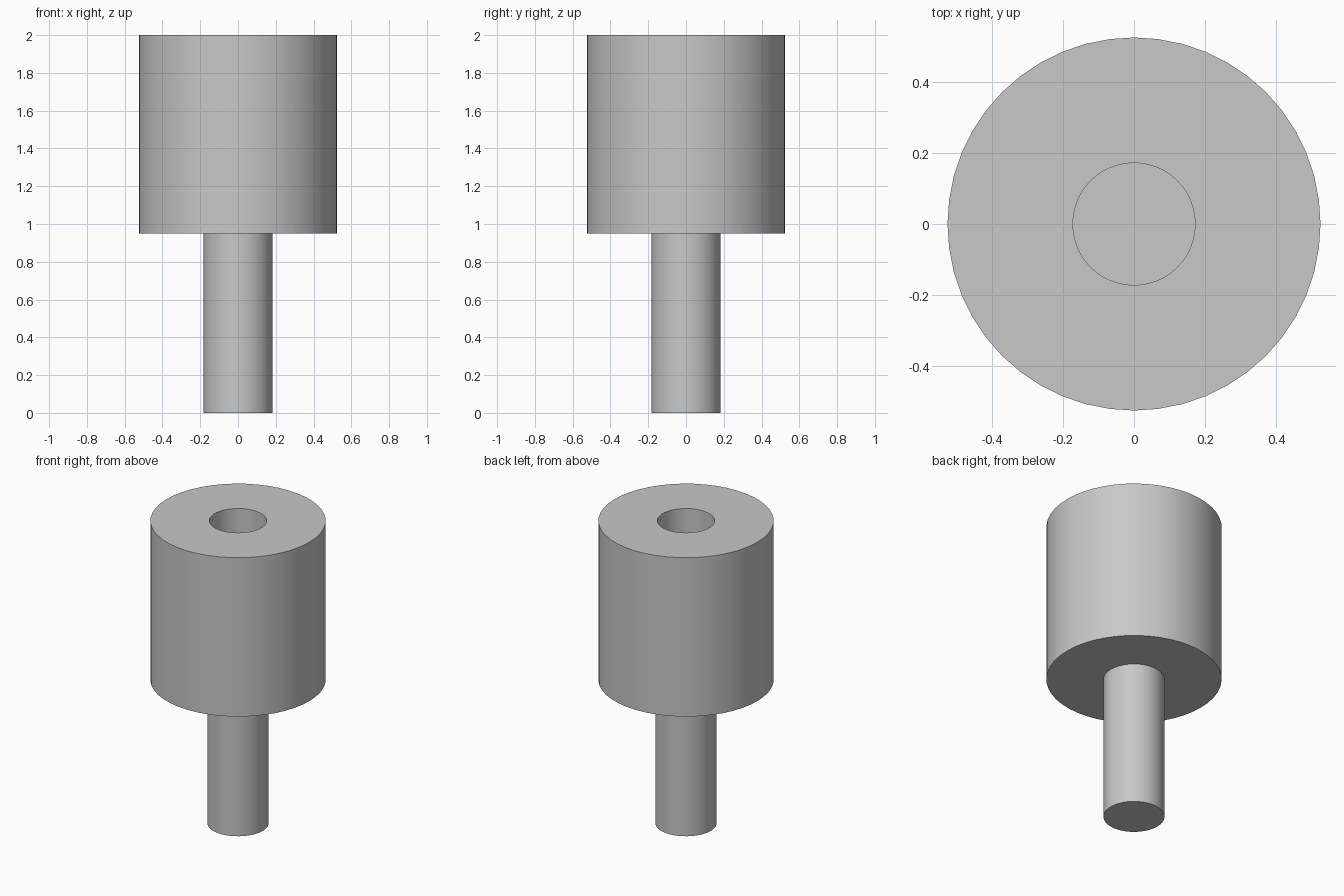
import bpy
import bmesh
from math import pi, radians

SIDES = 48

cube = bpy.data.objects.get("Cube")
if cube:
    bpy.data.objects.remove(cube, do_unlink=True)

grey = bpy.data.materials.new("plain grey")
grey.use_nodes = True
colour = (0.58, 0.58, 0.58, 1)
grey.diffuse_color = colour
grey.node_tree.nodes["Principled BSDF"].inputs["Base Color"].default_value = colour


def lathe(name, profile):
    """Spin a (radius, height) profile around the z axis."""
    bm = bmesh.new()
    verts = [bm.verts.new((r, 0, z)) for r, z in profile]
    edges = [bm.edges.new(pair) for pair in zip(verts, verts[1:])]
    bmesh.ops.spin(bm, geom=verts + edges, cent=(0, 0, 0), axis=(0, 0, 1),
                   angle=2 * pi, steps=SIDES, use_merge=True)
    bmesh.ops.remove_doubles(bm, verts=bm.verts, dist=0.0001)
    bmesh.ops.recalc_face_normals(bm, faces=bm.faces)
    mesh = bpy.data.meshes.new(name)
    bm.to_mesh(mesh)
    bm.free()
    mesh.materials.append(grey)
    obj = bpy.data.objects.new(name, mesh)
    bpy.context.collection.objects.link(obj)
    bpy.ops.object.select_all(action="DESELECT")
    obj.select_set(True)
    bpy.context.view_layer.objects.active = obj
    bpy.ops.object.shade_smooth_by_angle(angle=radians(30))
    return obj


body_radius, stem_radius, hole_radius = 0.525, 0.183, 0.172
shoulder, top, hole_floor = 0.95, 2.0, 1.05

# One continuous solid: stem, wide body and blind socket in the top
lathe("peg_with_socket", [
    (0, 0), (stem_radius, 0), (stem_radius, shoulder),
    (body_radius, shoulder), (body_radius, top),
    (hole_radius, top), (hole_radius, hole_floor), (0, hole_floor),
])
